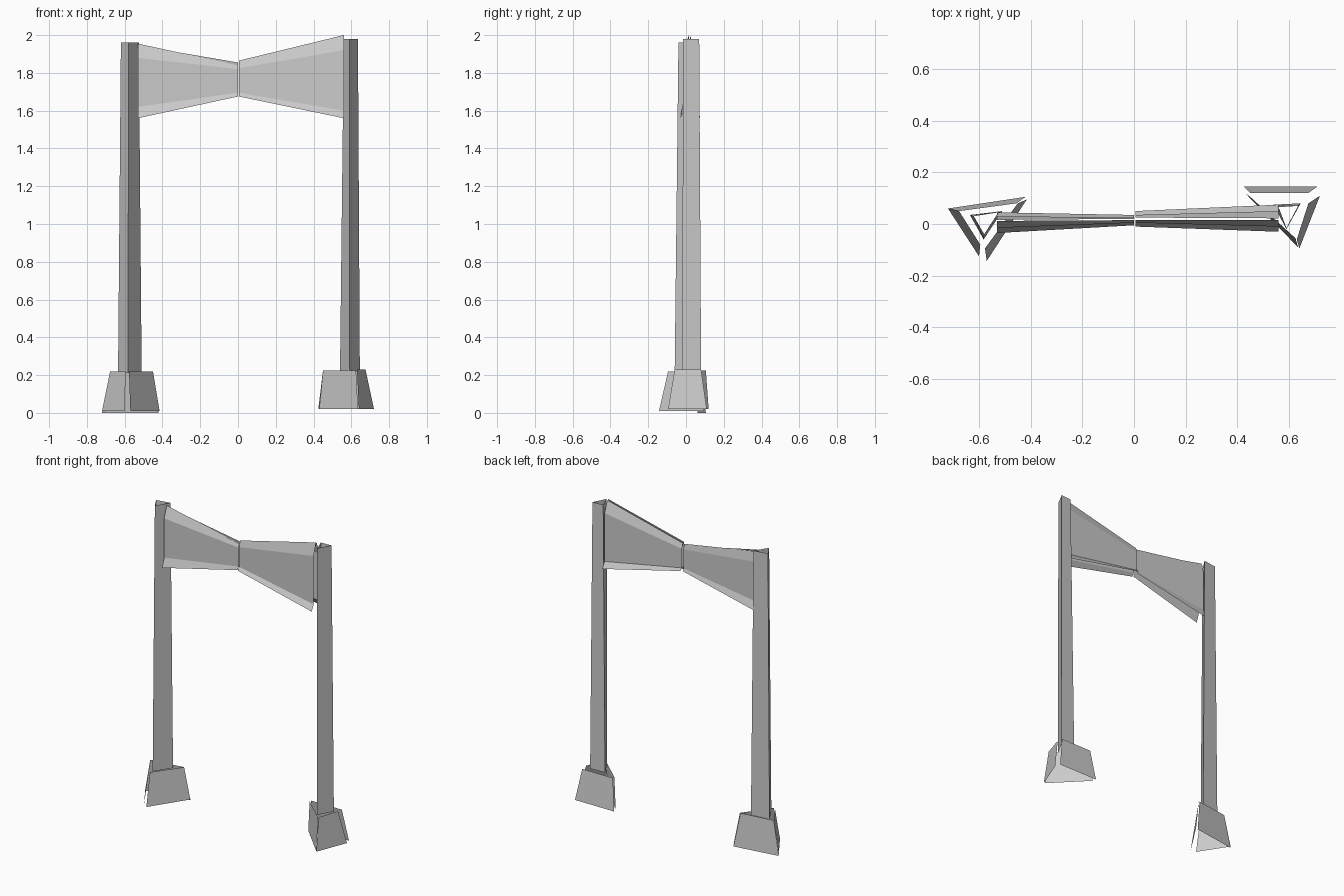
import bpy

if "Cube" in bpy.data.objects:
    bpy.data.objects.remove(bpy.data.objects["Cube"])


def make_panels(name, quads):
    """One object made of loose flat sheets, four corners each."""
    verts, faces = [], []
    for q in quads:
        faces.append(tuple(range(len(verts), len(verts) + 4)))
        verts.extend(q)
    me = bpy.data.meshes.new(name)
    me.from_pydata(verts, [], faces)
    me.update()
    ob = bpy.data.objects.new(name, me)
    bpy.context.collection.objects.link(ob)
    return ob


def sloped(bottom, top, z0, z1):
    """Upright sheet between a lower and an upper edge."""
    (a, b), (c, d) = bottom, top
    return [(*a, z0), (*b, z0), (*d, z1), (*c, z1)]


def post(name, low, high, z0, z1):
    """Open three-sided tapered post."""
    make_panels(name, [sloped((low[i], low[i - 2]), (high[i], high[i - 2]), z0, z1)
                       for i in range(3)])


def beam_half(name, x_end, x_mid, strips):
    """Sheets running from the post to the narrow middle; strips are (y, z) edges."""
    quads = []
    for (e0, e1), (m0, m1) in strips:
        quads.append([(x_end, *e0), (x_mid, *m0), (x_mid, *m1), (x_end, *e1)])
    make_panels(name, quads)


def strips(end, mid):
    """Webs, roof and flared skirt from the front and back edge points."""
    out = []
    for side in ("front", "back"):
        for i in range(3):
            out.append(((end[side][i], end[side][i + 1]),
                        (mid[side][i], mid[side][i + 1])))
    return out


# Left foot: three loose leaning sheets
make_panels("left_foot", [
    sloped(((-0.72, 0.06), (-0.42, 0.105)), ((-0.677, 0.05), (-0.455, 0.08)), 0.0, 0.22),
    sloped(((-0.60, -0.125), (-0.72, 0.06)), ((-0.595, -0.08), (-0.677, 0.05)), 0.01, 0.22),
    sloped(((-0.57, -0.143), (-0.415, 0.095)), ((-0.577, -0.095), (-0.45, 0.08)), 0.01, 0.22),
])

# Right foot
make_panels("right_foot", [
    sloped(((0.425, 0.145), (0.71, 0.145)), ((0.45, 0.12), (0.675, 0.12)), 0.02, 0.225),
    sloped(((0.64, -0.095), (0.72, 0.11)), ((0.63, -0.06), (0.675, 0.08)), 0.02, 0.23),
    sloped(((0.43, 0.12), (0.635, -0.09)), ((0.45, 0.105), (0.625, -0.055)), 0.02, 0.225),
])

# Posts
post("left_post", [(-0.635, 0.035), (-0.51, 0.05), (-0.582, -0.06)],
     [(-0.62, 0.03), (-0.525, 0.045), (-0.58, -0.04)], 0.21, 1.96)
post("right_post", [(0.54, 0.075), (0.645, 0.08), (0.59, -0.02)],
     [(0.56, 0.065), (0.635, 0.07), (0.59, -0.015)], 0.22, 1.98)

# Left half of the crossbeam
beam_half("left_beam", -0.53, 0.0, strips(
    {"front": [(0.012, 1.955), (-0.015, 1.88), (-0.015, 1.62), (-0.035, 1.56)],
     "back": [(0.016, 1.945), (0.03, 1.88), (0.03, 1.62), (0.045, 1.565)]},
    {"front": [(0.015, 1.84), (0.005, 1.82), (0.005, 1.695), (-0.005, 1.675)],
     "back": [(0.02, 1.855), (0.025, 1.82), (0.025, 1.695), (0.035, 1.68)]}))

# Right half of the crossbeam
beam_half("right_beam", 0.56, 0.005, strips(
    {"front": [(0.015, 2.0), (-0.01, 1.92), (-0.01, 1.60), (-0.03, 1.56)],
     "back": [(0.022, 1.995), (0.05, 1.92), (0.05, 1.60), (0.075, 1.56)]},
    {"front": [(0.015, 1.865), (0.005, 1.825), (0.005, 1.695), (-0.01, 1.675)],
     "back": [(0.025, 1.86), (0.035, 1.825), (0.035, 1.70), (0.05, 1.685)]}))
